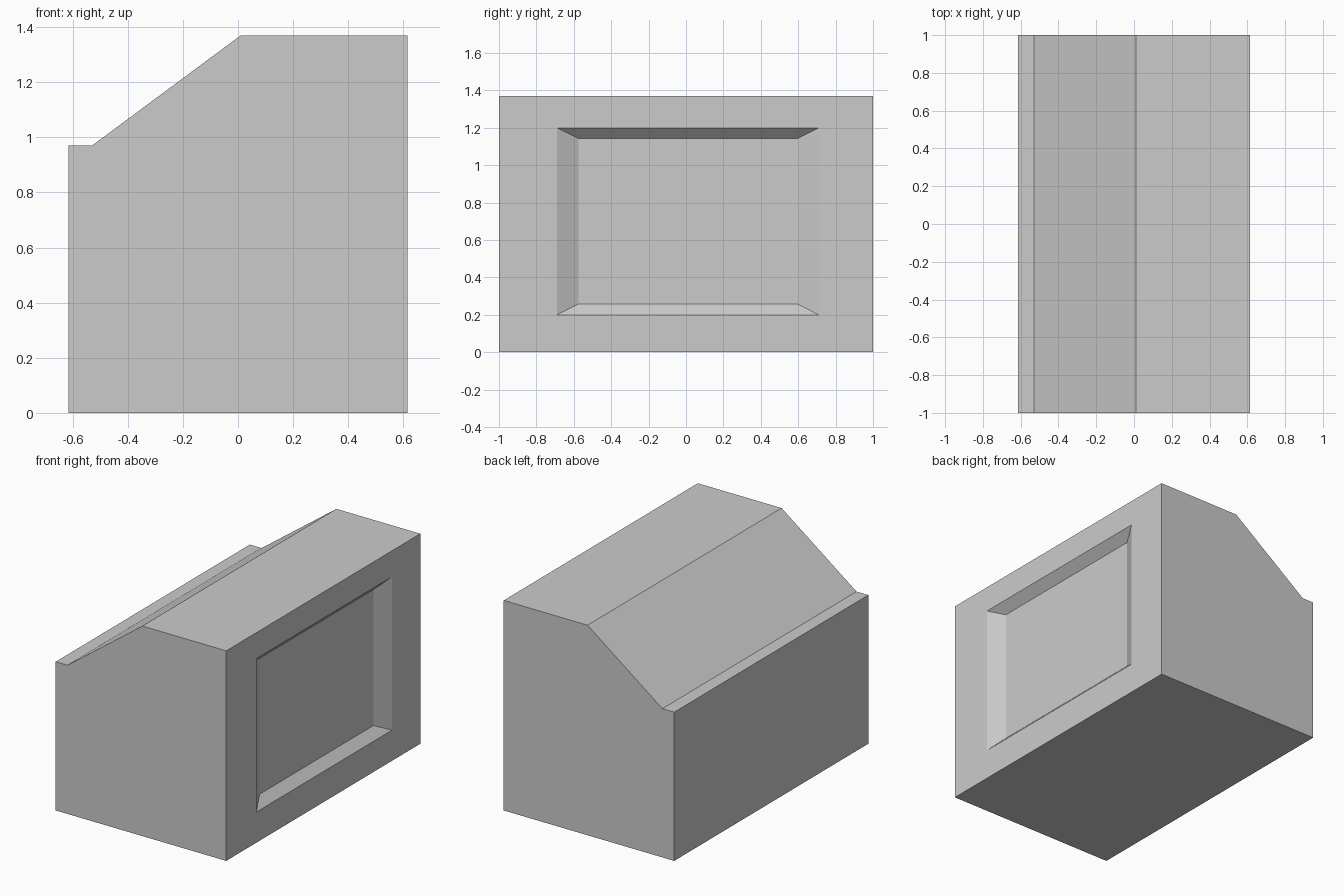
import bpy, bmesh

if "Cube" in bpy.data.objects:
    bpy.data.objects.remove(bpy.data.objects["Cube"])

PROFILE = [(-0.615, 0), (0.615, 0), (0.615, 1.37), (0.01, 1.37), (-0.53, 0.97), (-0.615, 0.97)]


def inset_to(bm, face, x, y0, y1, z0, z1):
    """Inset a face and fit the inner one to a rectangle at depth x."""
    mid = face.calc_center_median()
    bmesh.ops.inset_individual(bm, faces=[face], thickness=0.05)
    for v in face.verts:
        v.co = (x, y1 if v.co.y > mid.y else y0, z1 if v.co.z > mid.z else z0)


bm = bmesh.new()

# Body: side profile extruded along y
base = bm.faces.new([bm.verts.new((x, -1, z)) for x, z in PROFILE])
ext = bmesh.ops.extrude_face_region(bm, geom=[base])
bmesh.ops.translate(bm, vec=(0, 2, 0),
                    verts=[g for g in ext["geom"] if isinstance(g, bmesh.types.BMVert)])
bmesh.ops.recalc_face_normals(bm, faces=bm.faces)

# Recessed panel with sloping walls on the right side
side = max(bm.faces, key=lambda f: f.calc_center_median().x)
inset_to(bm, side, 0.615, -0.69, 0.71, 0.20, 1.20)
inset_to(bm, side, 0.558, -0.575, 0.597, 0.257, 1.143)
bmesh.ops.recalc_face_normals(bm, faces=bm.faces)

mesh = bpy.data.meshes.new("cabinet_body")
bm.to_mesh(mesh)
bm.free()
body = bpy.data.objects.new("cabinet_body", mesh)
bpy.context.collection.objects.link(body)
